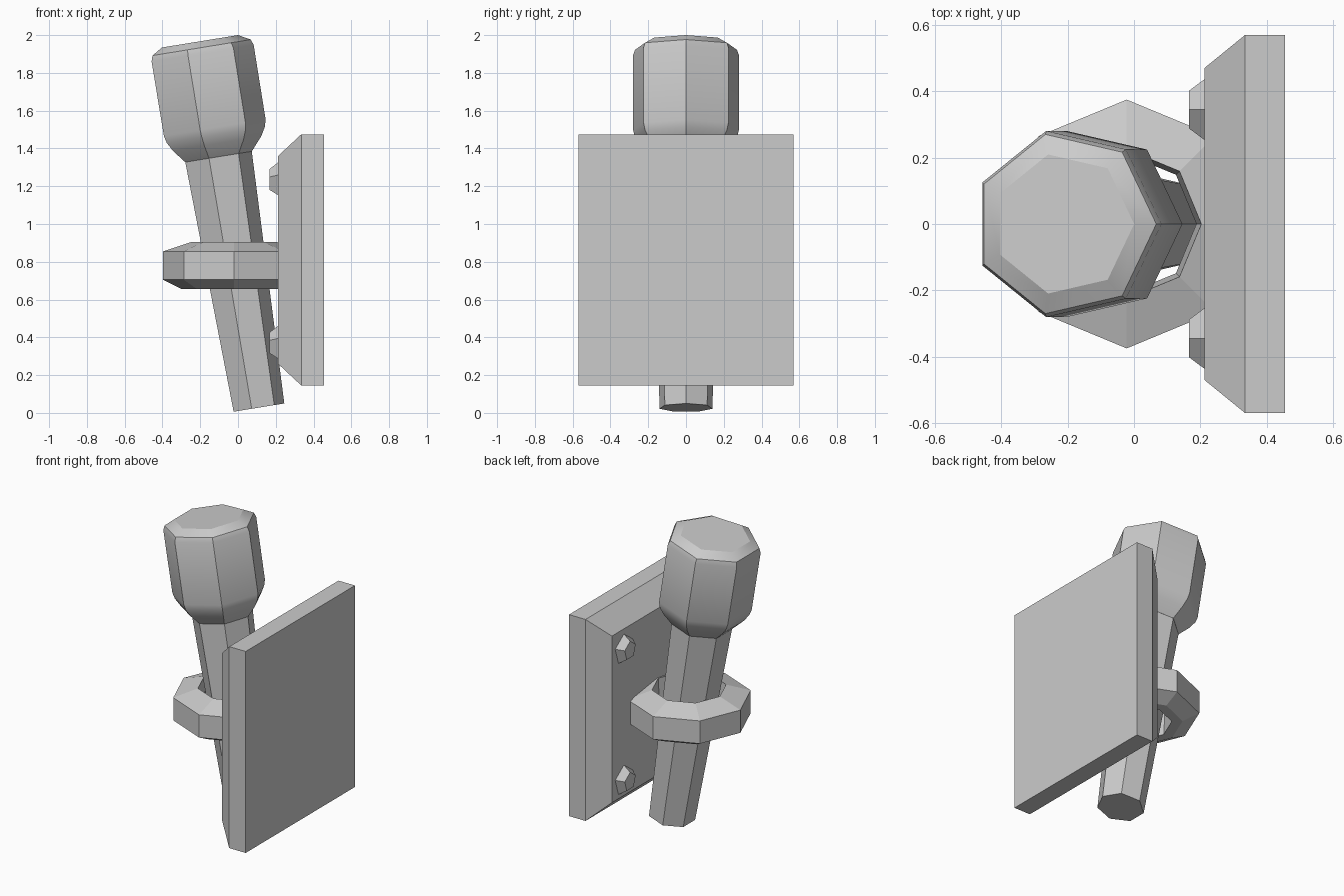
import bpy, bmesh, math
from mathutils import Matrix, Vector

if "Cube" in bpy.data.objects:
    bpy.data.objects.remove(bpy.data.objects["Cube"])


def loft(name, rings, mat=Matrix(), loop=False):
    """Skin a list of equal-length rings; cap the ends, or join last to first."""
    bm = bmesh.new()
    vs = [[bm.verts.new(mat @ Vector(p)) for p in r] for r in rings]
    n = len(vs[0])
    pairs = list(zip(vs, vs[1:]))
    if loop:
        pairs.append((vs[-1], vs[0]))
    else:
        bm.faces.new(vs[0])
        bm.faces.new(vs[-1])
    for a, b in pairs:
        for i in range(n):
            j = (i + 1) % n
            bm.faces.new((a[i], a[j], b[j], b[i]))
    bmesh.ops.recalc_face_normals(bm, faces=bm.faces)
    me = bpy.data.meshes.new(name)
    bm.to_mesh(me)
    bm.free()
    ob = bpy.data.objects.new(name, me)
    bpy.context.collection.objects.link(ob)
    return ob


def ngon(r, z, n):
    return [(r * math.cos(2 * math.pi * i / n), r * math.sin(2 * math.pi * i / n), z)
            for i in range(n)]


def rect(x, y, z0, z1):
    return [(x, -y, z0), (x, y, z0), (x, y, z1), (x, -y, z1)]


# Wall plate with chamfered front
loft("wall_plate", [rect(0.455, 0.57, 0.145, 1.475),
                    rect(0.335, 0.57, 0.145, 1.475),
                    rect(0.212, 0.47, 0.26, 1.36)])

# Tilted torch: seven-sided tapered handle and head
tilt = Matrix.Translation((0.104, 0, 0.027)) @ Matrix.Rotation(math.radians(-9.25), 4, 'Y')
loft("handle", [ngon(0.143, 0, 7), ngon(0.188, 1.36, 7)], tilt)
head_profile = [(0.188, 1.345), (0.249, 1.415), (0.277, 1.462), (0.287, 1.5),
                (0.288, 1.9), (0.277, 1.93), (0.215, 1.964)]
head = loft("torch_head", [ngon(r, z, 7) for r, z in head_profile], tilt)
bpy.context.view_layer.objects.active = head
head.select_set(True)
bpy.ops.object.shade_smooth_by_angle(angle=math.radians(30))
head.select_set(False)

# Eight-sided holder ring, sunk into the plate
ring_profile = [(0.375, 0.705), (0.375, 0.855), (0.225, 0.905), (0.21, 0.655), (0.275, 0.655)]
loft("holder_ring", [ngon(r, z, 8) for r, z in ring_profile],
     Matrix.Translation((-0.022, 0, 0)), loop=True)

# Five-sided studs at the plate corners
for side, y in (("left", 0.345), ("right", -0.345)):
    for level, z in (("upper", 1.23), ("lower", 0.365)):
        m = Matrix.Translation((0.22, y, z)) @ Matrix.Rotation(math.radians(-90), 4, 'Y')
        loft(f"stud_{level}_{side}", [ngon(0.102, 0, 5), ngon(0.06, 0.054, 5)], m)
